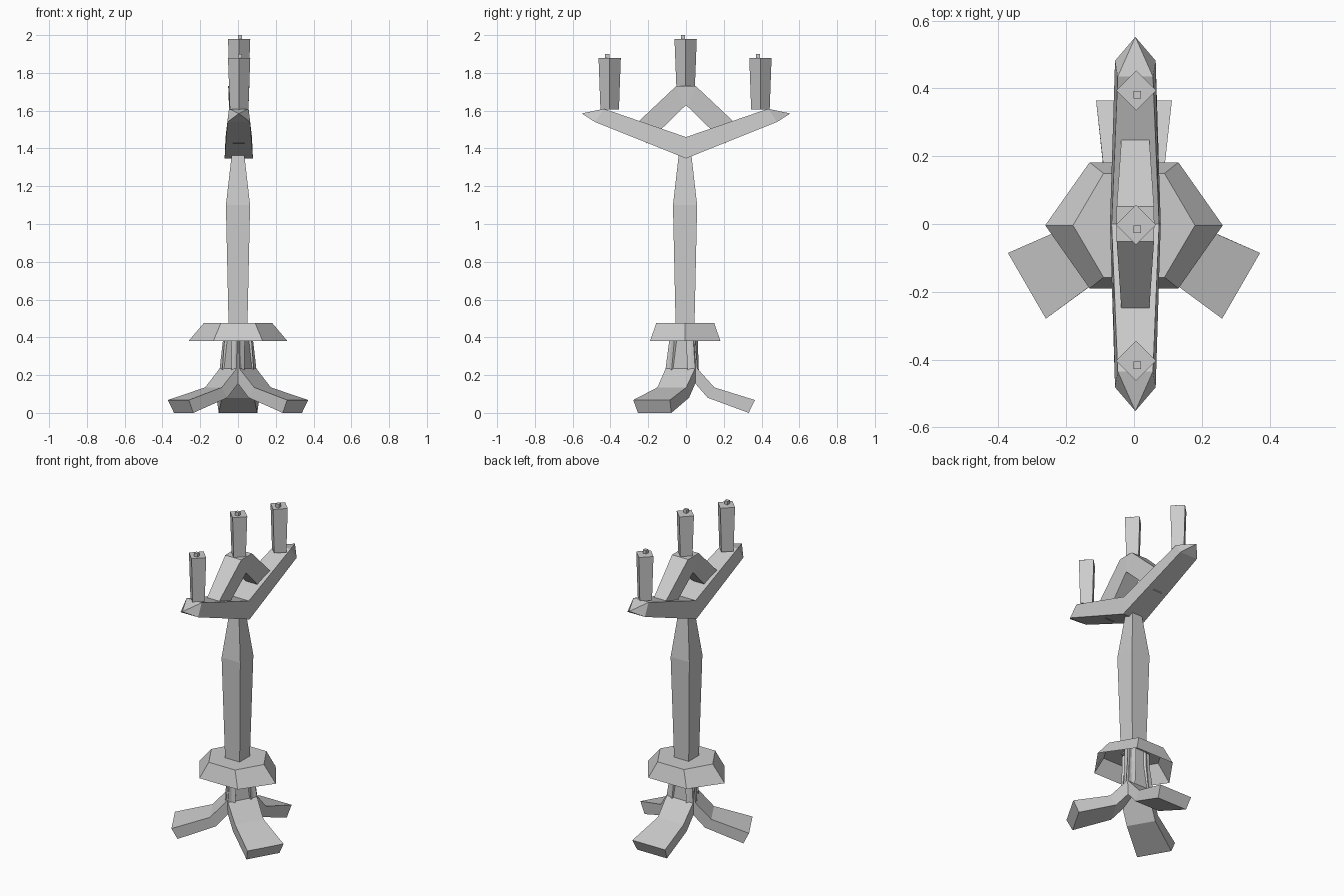
import bpy, bmesh, math
from mathutils import Matrix, Vector

cube = bpy.data.objects.get("Cube")
if cube:
    bpy.data.objects.remove(cube, do_unlink=True)

COLOUR = (0.6, 0.6, 0.6, 1.0)
grey = bpy.data.materials.new("plain_grey")
grey.use_nodes = True
grey.diffuse_color = COLOUR
grey.node_tree.nodes["Principled BSDF"].inputs["Base Color"].default_value = COLOUR


def loft(name, rings, matrix=Matrix(), cap_start=True):
    """Skin a flat-shaded mesh over matching cross-section rings."""
    bm = bmesh.new()
    loops = [[bm.verts.new(matrix @ Vector(p)) for p in ring] for ring in rings]
    for a, b in zip(loops, loops[1:]):
        n = len(a)
        for i in range(n):
            j = (i + 1) % n
            bm.faces.new((a[i], a[j], b[j], b[i]))
    bm.faces.new(loops[-1])
    if cap_start:
        bm.faces.new(loops[0][::-1])
    bmesh.ops.remove_doubles(bm, verts=bm.verts[:], dist=0.0005)
    bmesh.ops.recalc_face_normals(bm, faces=bm.faces[:])
    mesh = bpy.data.meshes.new(name)
    bm.to_mesh(mesh)
    bm.free()
    mesh.materials.append(grey)
    obj = bpy.data.objects.new(name, mesh)
    bpy.context.collection.objects.link(obj)
    return obj


def square(x, y, z, half):
    return [(x + sx * half, y + sy * half, z)
            for sx, sy in ((-1, -1), (1, -1), (1, 1), (-1, 1))]


def diamond(x, y, z, half):
    return [(x + half, y, z), (x, y + half, z), (x - half, y, z), (x, y - half, z)]


def bar(stations, x=0.0):
    """Rings from (upper y, upper z, lower y, lower z, upper half width, lower half width)."""
    return [[(x - wu, yu, zu), (x + wu, yu, zu), (x + wl, yl, zl), (x - wl, yl, zl)]
            for yu, zu, yl, zl, wu, wl in stations]


def mirrored(half):
    """Complete a bar from its centre-to-end half."""
    other = [(-yu, zu, -yl, zl, wu, wl) for yu, zu, yl, zl, wu, wl in half[:0:-1]]
    return other + half


# Three splayed legs
leg = bar([
    (0.05, 0.47, 0.00, 0.47, 0.070, 0.070),
    (0.05, 0.38, 0.00, 0.38, 0.074, 0.072),
    (0.06, 0.235, 0.01, 0.20, 0.090, 0.085),
    (0.15, 0.135, 0.115, 0.08, 0.088, 0.085),
    (0.365, 0.068, 0.332, 0.0, 0.112, 0.102),
])
for side, angle in (("back", 0), ("right", 120), ("left", 240)):
    loft(side + "_leg", leg, Matrix.Rotation(math.radians(angle), 4, "Z"))


# Hollow six-sided skirt
def hexagon(rx, ry, z):
    return [(rx * math.cos(i * math.pi / 3),
             -0.004 + ry * math.sin(i * math.pi / 3), z) for i in range(6)]


loft("skirt", [hexagon(0.262, 0.215, 0.38), hexagon(0.18, 0.177, 0.477)], cap_start=False)

# Square tapered stem
loft("stem", [square(0.0, -0.005, z, h) for z, h in
              ((0.47, 0.05), (1.1, 0.064), (1.37, 0.033))])

# Wide arm with pointed ends
loft("arm", bar(mirrored([
    (0, 1.46, 0, 1.347, 0.07, 0.075),
    (0.435, 1.61, 0.482, 1.54, 0.052, 0.06),
    (0.552, 1.585, 0.552, 1.585, 0, 0),
]), 0.004))

# Raised arch carrying the middle candle
loft("arch", bar(mirrored([
    (0, 1.73, 0, 1.628, 0.056, 0.052),
    (0.052, 1.73, 0.012, 1.618, 0.055, 0.051),
    (0.27, 1.525, 0.208, 1.427, 0.04, 0.03),
]), 0.004))

# Candles and wicks
for side, y, z, height in (("front", -0.404, 1.605, 0.275),
                           ("middle", -0.002, 1.725, 0.255),
                           ("back", 0.394, 1.605, 0.275)):
    top = z + height
    loft(side + "_candle", [diamond(0.006, y, z, 0.049), diamond(0.006, y, top, 0.059)])
    loft(side + "_wick", [square(0.01, y - 0.013, h, 0.011) for h in (top - 0.01, top + 0.021)])
